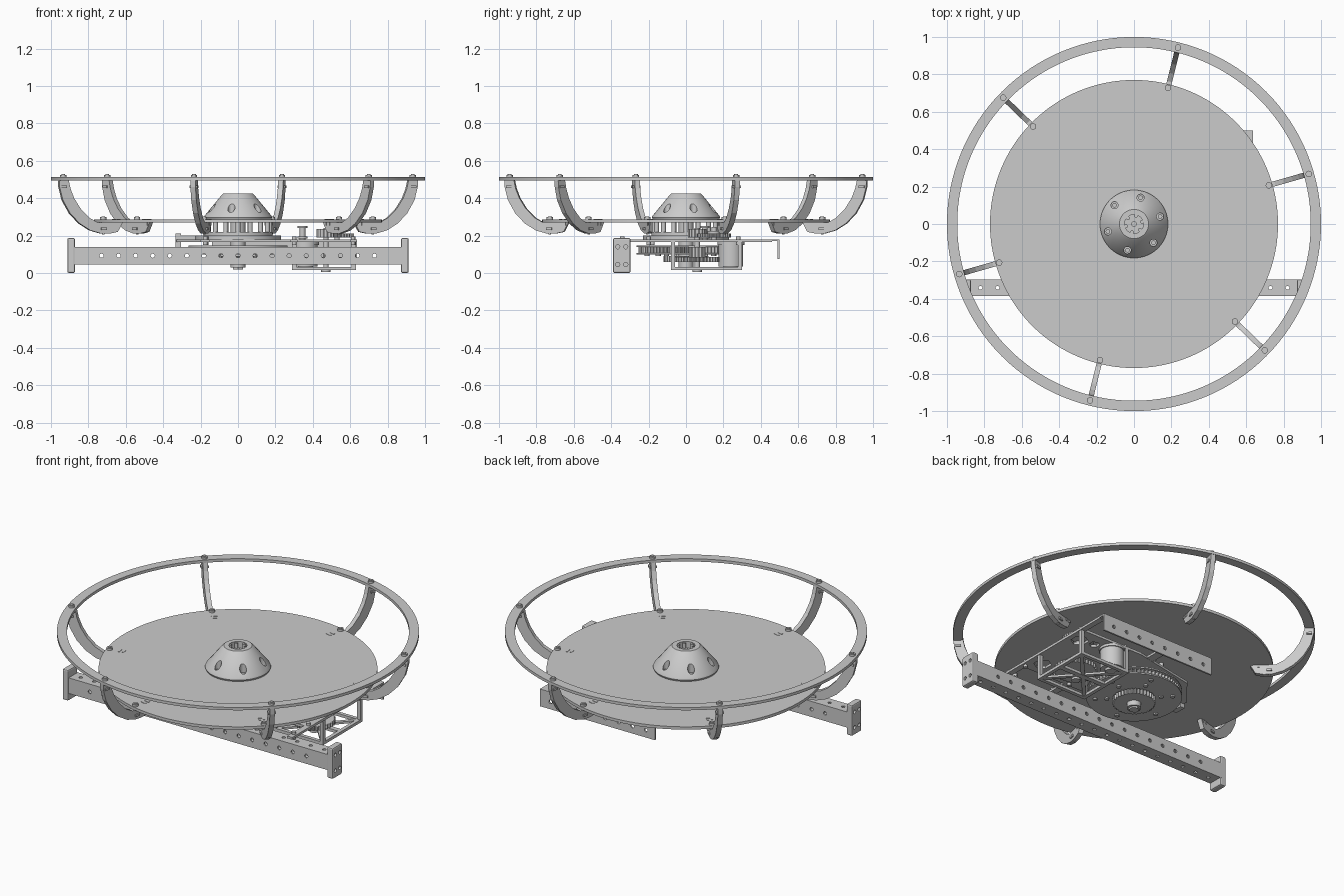
import bpy, bmesh
from math import pi, sin, cos, radians
from mathutils import Matrix

if "Cube" in bpy.data.objects:
    bpy.data.objects.remove(bpy.data.objects["Cube"])

ANGLES = [radians(16 + 60 * k) for k in range(6)]


def make(name, bm, smooth=False):
    bmesh.ops.recalc_face_normals(bm, faces=bm.faces)
    me = bpy.data.meshes.new(name)
    bm.to_mesh(me)
    bm.free()
    ob = bpy.data.objects.new(name, me)
    bpy.context.collection.objects.link(ob)
    if smooth:
        bpy.ops.object.select_all(action='DESELECT')
        ob.select_set(True)
        bpy.context.view_layer.objects.active = ob
        bpy.ops.object.shade_smooth_by_angle(angle=radians(35))
    return ob


def box_in(bm, x0, x1, y0, y1, z0, z1):
    m = Matrix.Translation(((x0+x1)/2, (y0+y1)/2, (z0+z1)/2)) @ Matrix.Diagonal((x1-x0, y1-y0, z1-z0, 1))
    bmesh.ops.create_cube(bm, size=1, matrix=m)


def boxes(name, *dims):
    bm = bmesh.new()
    for d in dims:
        box_in(bm, *d)
    return make(name, bm)


def cyl_in(bm, x, y, z, r, h, axis='Z', n=20):
    """Cylinder centred on (x, y, z)."""
    rot = {'Z': Matrix(), 'X': Matrix.Rotation(pi/2, 4, 'Y'), 'Y': Matrix.Rotation(pi/2, 4, 'X')}[axis]
    bmesh.ops.create_cone(bm, cap_ends=True, segments=n, radius1=r, radius2=r, depth=h,
                          matrix=Matrix.Translation((x, y, z)) @ rot)


def cyls(name, items, n=20):
    """Upright cylinders given as (x, y, z0, z1, r)."""
    bm = bmesh.new()
    for x, y, z0, z1, r in items:
        cyl_in(bm, x, y, (z0+z1)/2, r, z1-z0, 'Z', n)
    return make(name, bm, True)


def lathe(name, prof, n=128, closed=True):
    bm = bmesh.new()
    rings = [[bm.verts.new((r*cos(2*pi*i/n), r*sin(2*pi*i/n), z)) for i in range(n)] for r, z in prof]
    for a in range(len(rings) if closed else len(rings)-1):
        p, q = rings[a], rings[(a+1) % len(rings)]
        for i in range(n):
            j = (i+1) % n
            bm.faces.new((p[i], p[j], q[j], q[i]))
    return make(name, bm, True)


def extrude(name, pts, z0, z1):
    bm = bmesh.new()
    f = bm.faces.new([bm.verts.new((x, y, z0)) for x, y in pts])
    g = bmesh.ops.extrude_face_region(bm, geom=[f])
    bmesh.ops.translate(bm, vec=(0, 0, z1-z0), verts=[v for v in g['geom'] if isinstance(v, bmesh.types.BMVert)])
    return make(name, bm)


def gear(name, x, y, r, z0, z1, teeth):
    pts = []
    for i in range(teeth):
        for f, rr in ((0, r*0.93), (.3, r), (.5, r), (.8, r*0.93)):
            a = 2*pi*(i+f)/teeth
            pts.append((x+rr*cos(a), y+rr*sin(a)))
    return extrude(name, pts, z0, z1)


def cut(ob, bm):
    """Subtract the cutter mesh and bake the result."""
    c = make("cutter", bm)
    c.hide_render = True
    m = ob.modifiers.new("cut", 'BOOLEAN')
    m.object, m.operation, m.solver = c, 'DIFFERENCE', 'EXACT'
    dg = bpy.context.evaluated_depsgraph_get()
    me = bpy.data.meshes.new_from_object(ob.evaluated_get(dg))
    ob.modifiers.clear()
    ob.data = me
    bpy.data.objects.remove(c)


def polar(r, a):
    return r*cos(a), r*sin(a)


# Upper ring and turntable disc
lathe("upper_ring", [(1, .495), (1, .512), (.945, .512), (.945, .495)])
cyls("turntable_disc", [(0, 0, .27, .287, .77)], 128)

# Conical hub with six screw pockets and a centre recess
hub = lathe("cone_hub", [(.012, .287), (.178, .287), (.182, .297), (.178, .307), (.085, .42), (.078, .425),
                         (.05, .425), (.05, .385), (.012, .385)], 64)
bm = bmesh.new()
for a in ANGLES:
    cyl_in(bm, *polar(.145, a), .41, .019, .2)
cut(hub, bm)
cyls("hub_screws", [(*polar(.145, a), .305, .32, .012) for a in ANGLES])
cyls("hub_recess_lugs", [(*polar(.045, a), .39, .42, .01) for a in ANGLES], 12)

# Six curved arms, with bolts and nuts
ARM = [(.998, .495), (.996, .46), (.978, .39), (.938, .32), (.885, .265), (.825, .228), (.765, .211),
       (.72, .21), (.672, .22), (.645, .27), (.785, .27), (.83, .295), (.88, .345), (.915, .4), (.935, .45), (.945, .495)]
for k, a in enumerate(ANGLES):
    arm = extrude(f"arm_{k+1}", ARM, -.014, .014)
    arm.matrix_world = Matrix.Rotation(a, 4, 'Z') @ Matrix.Rotation(pi/2, 4, 'X')
    bm = bmesh.new()
    for r, z in ((.972, .517), (.75, .292)):
        cyl_in(bm, r, 0, z, .017, .014)
        cyl_in(bm, r, 0, z + .004, .010, .014)
        cyl_in(bm, r, 0, z - .045, .007, .08)
        box_in(bm, r-.015, r+.015, -.022, .022, z-.062, z-.05)
    for r in (.69, .665):
        box_in(bm, r-.006, r+.006, -.017, .017, .255, .289)
    make(f"arm_bolts_{k+1}", bm, True).matrix_world = Matrix.Rotation(a, 4, 'Z')

# Front crossbar: hollow tube with rows of holes
bar = boxes("front_crossbar", (-.88, .88, -.385, -.297, .045, .14))
bm = bmesh.new()
box_in(bm, -.95, .95, -.377, -.305, .053, .132)
cut(bar, bm)
bm = bmesh.new()
for i in range(-8, 9):
    cyl_in(bm, i*.0912, -.341, .0925, .011, .2, 'Y', 16)
cut(bar, bm)
bm = bmesh.new()
for i in range(-9, 10):
    cyl_in(bm, i*.0912, -.341, .0925, .0105, .2, 'Z', 16)
cut(bar, bm)

# Crossbar end plates with four holes each
for name, s in (("left_end_plate", -1), ("right_end_plate", 1)):
    x0, x1 = sorted((s*.872, s*.912))
    ob = boxes(name, (x0, x1, -.39, -.297, 0, .187))
    b = ob.modifiers.new("bevel", 'BEVEL')
    b.width, b.segments = .008, 2
    bm = bmesh.new()
    for y in (-.365, -.322):
        for z in (.045, .14):
            cyl_in(bm, s*.91, y, z, .011, .06, 'X', 16)
    cut(ob, bm)

# Rear angle bracket
brk = boxes("rear_bracket_flange", (-.14, .635, .49, .5, .075, .18))
bm = bmesh.new()
for i in range(8):
    cyl_in(bm, -.08 + i*.092, .495, .12, .011, .1, 'Y', 16)
cut(brk, bm)
boxes("rear_bracket_shelf", (-.14, .635, .44, .49, .17, .18))

# Base plate with openings, and rails joining bar and bracket
base = extrude("base_plate", [(-.33, -.06), (-.2, -.22), (.635, -.22), (.635, .3), (.2, .3), (-.2, .22), (-.33, .06)], .165, .18)
bm = bmesh.new()
for x, y, r in ((.42, -.13, .055), (.55, -.13, .05), (.56, .2, .05), (.47, .22, .03), (.28, -.12, .04)):
    cyl_in(bm, x, y, .17, r, .1, 'Z', 6)
cut(base, bm)
boxes("base_rails", (.6, .635, -.385, -.215, .166, .18), (.28, .32, -.385, -.215, .166, .18),
      (-.2, -.15, -.385, -.2, .166, .18), (.6, .635, .295, .46, .166, .18), (.1, .15, .26, .46, .166, .18))
boxes("base_end_blocks", (-.335, -.305, -.035, .035, .14, .212), (-.32, -.2, -.03, .03, .18, .2))

# Bearing stack under the disc
lathe("bearing_plate", [(.06, .18), (.23, .18), (.23, .2), (.06, .2)], 64)
lathe("bearing_ring", [(.06, .2), (.185, .2), (.185, .218), (.06, .218)], 64)
cyls("bearing_standoffs", [(*polar(.17, i*pi/8), .215, .272, .013) for i in range(16)], 12)
cyls("spindle", [(0, 0, .03, .3, .04)])

# Main pulley and lower gear
gear("main_pulley", 0, 0, .255, .108, .138, 72)
cyls("pulley_flanges", [(0, 0, .1, .108, .265), (0, 0, .138, .146, .265)], 64)
gear("lower_gear", 0, 0, .12, .06, .09, 36)
cyls("pulley_bolts", [(*polar(r, a), .092, .102, .013) for a in ANGLES for r in (.15, .215)], 12)
cyls("spindle_nut", [(0, 0, .02, .06, .03)], 6)

# Drive cage: trussed bottom frame and uprights
t = .022
boxes("cage_bottom", (.29, .63, -.08, -.08+t, .015, .032), (.29, .63, .3-t, .3, .015, .032),
      (.29, .29+t, -.08, .3, .015, .032), (.63-t, .63, -.08, .3, .015, .032), (.29, .63, .09, .12, .015, .032))
for name, ang in (("cage_brace_a", .84), ("cage_brace_b", -.84)):
    boxes(name, (-.23, .23, -.011, .011, .017, .03)).matrix_world = \
        Matrix.Translation((.46, .11, 0)) @ Matrix.Rotation(ang, 4, 'Z')
boxes("cage_uprights", *[(x, x+t, y, y+t, .03, .168) for x in (.29, .63-t) for y in (-.08, .3-t)])

# Motor and reduction gears
cyls("motor", [(.36, .24, .035, .165, .066), (.36, .24, .02, .035, .04), (.36, .24, .15, .165, .072)], 32)
gear("cage_gear", .47, .06, .12, .06, .085, 36)
gear("cage_pinion", .47, .06, .045, .085, .14, 16)
cyls("cage_axle", [(.47, .06, .012, .24, .014), (.47, .06, .005, .02, .025)])
gear("upper_gear", .53, .15, .09, .19, .212, 30)
gear("upper_pinion", .47, .06, .05, .19, .235, 16)
cyls("upper_gear_axle", [(.53, .15, .165, .245, .014), (.53, .15, .212, .225, .035)])
cyls("belt_idler", [(.345, .1, .18, .25, .015), (.345, .1, .185, .195, .026), (.345, .1, .24, .25, .026)])
cyls("frame_bolts", [(x, y, .15, .195, .012) for x, y in
     ((.615, -.2), (.615, .28), (.3, -.2), (.3, .28), (-.17, -.18), (-.17, .18), (.615, -.34), (-.175, -.34), (.3, -.34))], 12)
